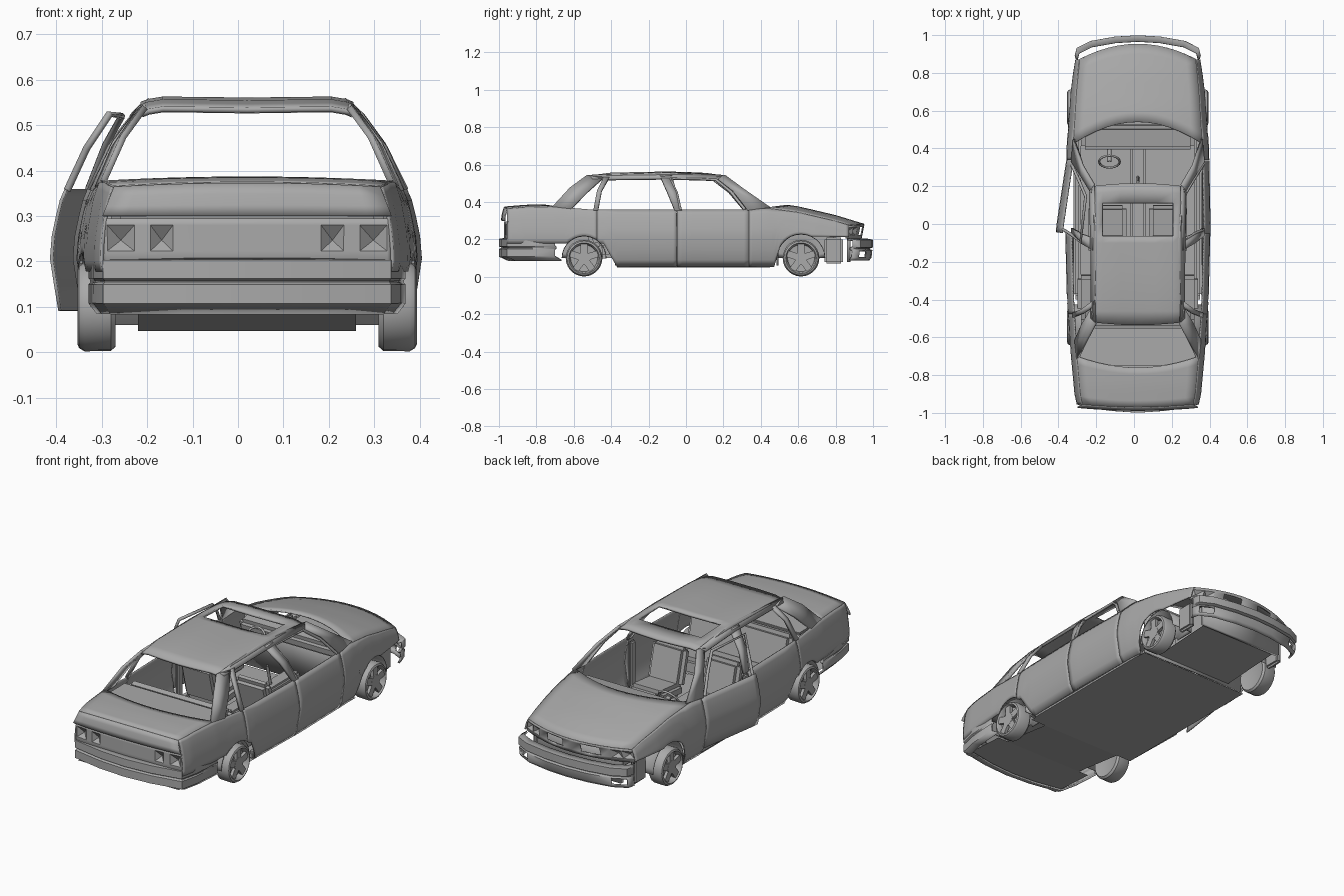
import bpy, bmesh
from math import sin, cos, pi, sqrt, radians
from mathutils import Matrix, Vector

if "Cube" in bpy.data.objects:
    bpy.data.objects.remove(bpy.data.objects["Cube"])

CX = 0.02  # the open door widens one side, so the shell sits off centre
paint = bpy.data.materials.new("plain_grey")
paint.use_nodes = True
paint.diffuse_color = (0.4, 0.4, 0.4, 1)
bsdf = paint.node_tree.nodes["Principled BSDF"]
bsdf.inputs["Base Color"].default_value = (0.4, 0.4, 0.4, 1)
bsdf.inputs["Roughness"].default_value = 0.7


def finish(name, bm, thick=0.0):
    mesh = bpy.data.meshes.new(name)
    bmesh.ops.recalc_face_normals(bm, faces=bm.faces)
    bm.to_mesh(mesh)
    bm.free()
    ob = bpy.data.objects.new(name, mesh)
    bpy.context.collection.objects.link(ob)
    mesh.materials.append(paint)
    ob.location.x = CX
    if thick:
        mod = ob.modifiers.new("thickness", "SOLIDIFY")
        mod.thickness, mod.offset = thick, 0
    bpy.ops.object.select_all(action="DESELECT")
    bpy.context.view_layer.objects.active = ob
    ob.select_set(True)
    bpy.ops.object.shade_smooth_by_angle(angle=radians(32))
    return ob


def grid(name, us, vs, fn, thick=0.008, skip=None, pit=None, depth=None):
    """Surface fn(u, v); skip leaves cells open, pit sinks their centres."""
    bm = bmesh.new()
    rows = [[bm.verts.new(fn(u, v)) for u in us] for v in vs]
    pits = []
    for j in range(len(vs) - 1):
        for i in range(len(us) - 1):
            mid = ((us[i] + us[i + 1]) / 2, (vs[j] + vs[j + 1]) / 2)
            if skip and skip(*mid):
                continue
            f = bm.faces.new((rows[j][i], rows[j][i + 1], rows[j + 1][i + 1], rows[j + 1][i]))
            if pit and pit(*mid):
                pits.append(f)
    if pits:
        for v in bmesh.ops.poke(bm, faces=pits)["verts"]:
            v.co += Vector(depth)
    bmesh.ops.remove_doubles(bm, verts=bm.verts, dist=0.0001)
    return finish(name, bm, thick)


def box(name, centre, size, tilt=0.0, bevel=0.01):
    bm = bmesh.new()
    m = Matrix.Translation(centre) @ Matrix.Rotation(tilt, 4, "X") @ Matrix.Diagonal((*size, 1))
    bmesh.ops.create_cube(bm, size=1, matrix=m)
    bmesh.ops.bevel(bm, geom=bm.edges[:], offset=bevel, segments=2, affect="EDGES")
    return finish(name, bm)


def tube(name, pts, radius, cyclic=False):
    cu = bpy.data.curves.new(name, "CURVE")
    cu.dimensions, cu.bevel_depth, cu.bevel_resolution = "3D", radius, 1
    sp = cu.splines.new("POLY")
    sp.points.add(len(pts) - 1)
    for p, co in zip(sp.points, pts):
        p.co = (*co, 1)
    sp.use_cyclic_u = cyclic
    ob = bpy.data.objects.new(name, cu)
    bpy.context.collection.objects.link(ob)
    cu.materials.append(paint)
    ob.location.x = CX
    return ob


def span(a, b, n):
    return [a + (b - a) * i / n for i in range(n + 1)]


def table(pairs, t):
    if t <= pairs[0][0]:
        return pairs[0][1]
    for (a, p), (b, q) in zip(pairs, pairs[1:]):
        if t <= b:
            return p + (q - p) * (t - a) / (b - a)
    return pairs[-1][1]


# Body shape: half width, belt height, section and wheel arches
AXLES = {"rear": (-0.545, 0.118), "front": (0.615, 0.128)}
def width(y):
    return table([(-0.97, .317), (-0.9, .333), (-0.7, .352), (-0.4, .372), (0, .382),
                  (0.4, .374), (0.7, .354), (0.87, .335)], y)
def belt(y):
    return table([(-0.97, .362), (-0.85, .372), (-0.7, .374), (-0.5, .358), (0.34, .358),
                  (0.43, .366), (0.6, .343), (0.8, .296), (0.95, .25)], y)
def bottom(y):
    z = table([(-.44, .178), (-.37, .055), (.6, .055), (.65, .215)], y)
    for c, r in AXLES.values():
        if abs(y - c) <= r:
            z = max(z, 0.1 + sqrt(r * r - (y - c) ** 2))
    return z
def side_point(y, t, s):
    lo, hi = bottom(y), belt(y)
    z = lo + (hi - lo) * t
    f = (z - 0.05) / (hi - 0.05)
    k = table([(0, .89), (.13, .95), (.5, 1), (.66, .99), (.9, .95), (1, .915)], f)
    return (s * width(y) * k, y, z)
def glass_point(y, z, s):
    x = table([(0.357, .348), (0.46, .297), (0.52, .252), (0.54, .232), (0.555, .212)], z)
    return (s * x * min(1, width(y) / 0.375), y, z)

ROWS = [0, .12, .3, .5, .66, .8, .92, 1]
PANELS = {"rear_quarter": (-0.955, -0.476, 30), "rear_door": (-0.475, -0.051, 24),
          "front_door": (-0.049, 0.337, 14), "front_fender": (0.338, 0.87, 32)}
PILLARS = {
    "rear_pillar": ([(-.53, .54), (-.62, .475), (-.715, .372)], [(-.44, .53), (-.53, .45), (-.615, .362)]),
    "rear_door_frame": ([(-.44, .53), (-.475, .46), (-.495, .355)], [(-.41, .53), (-.45, .46), (-.47, .355)]),
    "middle_pillar": ([(-.14, .54), (-.1, .45), (-.06, .352)], [(-.075, .54), (-.05, .45), (-.02, .352)]),
    "windscreen_pillar": ([(.16, .53), (.25, .46), (.33, .355)], [(.21, .54), (.31, .467), (.45, .37)]),
    "roof_rail": ([(-.5, .52), (-.1, .525), (.17, .517)], [(-.52, .54), (-.1, .555), (.2, .54)])}
FRAME = [(-.03, .357), (-.05, .45), (-.085, .525), (.16, .52), (.24, .455), (.315, .36)]

for s, side in ((1, "left"), (-1, "right")):
    swing = []
    for part, (a, b, n) in PANELS.items():
        ajar = part == "front_door" and s < 0
        ob = grid(f"{side}_{part}", span(a, b, n), ROWS[1:] if ajar else ROWS,
                  lambda y, t: side_point(y, t, s), 0.007)
        if ajar:
            swing.append(ob)
    frame = tube(f"{side}_window_frame", [glass_point(y, z, s) for y, z in FRAME], 0.008)
    # One door hangs ajar on its front hinge
    if s < 0:
        hinge = Vector((-0.365, 0.337, 0))
        turn = Matrix.Translation(hinge) @ Matrix.Rotation(radians(-7.5), 4, "Z") @ Matrix.Translation(-hinge)
        for ob in swing + [frame]:
            ob.data.transform(turn)
    for part, (p, q) in PILLARS.items():
        grid(f"{side}_{part}", [0, 1, 2], [0, 1],
             lambda i, v: glass_point(*(q if v else p)[i], s), 0.014)
    # Sill and lower post inside the doors
    box(f"{side}_sill", (s * 0.32, 0.04, 0.07), (0.04, 0.84, 0.04))
    box(f"{side}_door_post", (s * 0.335, -0.05, 0.2), (0.02, 0.05, 0.28))

    # Wheels with five broad spokes, and their wells
    for end, (c, r) in AXLES.items():
        tyre = [(.3, 0), (.295, .07), (.29, .088), (.3, .097), (.358, .098), (.37, .091),
                (.374, .082), (.366, .076), (.345, .072), (.34, 0)]
        def ring(a, i, prof=tyre):
            x, rad = prof[i]
            return (s * x, c + rad * cos(a), 0.1 + rad * sin(a))
        grid(f"{side}_{end}_wheel", span(0, 2 * pi, 28), range(len(tyre)), ring, 0)
        bm = bmesh.new()
        for k in range(5):
            spoke = (Matrix.Translation((s * 0.359, c, 0.1)) @ Matrix.Rotation(2 * pi * k / 5 + pi / 2, 4, "X")
                     @ Matrix.Translation((0, 0.042, 0)) @ Matrix.Diagonal((.016, .07, .036, 1)))
            bmesh.ops.create_cube(bm, size=1, matrix=spoke)
        hub = Matrix.Translation((s * 0.359, c, 0.1)) @ Matrix.Rotation(pi / 2, 4, "Y")
        bmesh.ops.create_cone(bm, cap_ends=True, segments=10, radius1=.036, radius2=.036, depth=.018, matrix=hub)
        finish(f"{side}_{end}_spokes", bm)
        well = [(.345, r), (.22, r), (.22, 0.02)]
        grid(f"{side}_{end}_wheel_well", span(0, pi, 14), range(3), lambda a, i: ring(a, i, well), 0.004)
    box(f"{side}_front_valance", (s * 0.29, 0.79, 0.14), (0.03, 0.1, 0.14))
    box(f"{side}_front_seat", (s * 0.16, 0.0, 0.14), (0.2, 0.2, 0.07), 0.1, 0.02)
    box(f"{side}_front_seat_back", (s * 0.16, -0.11, 0.24), (0.2, 0.06, 0.21), 0.25, 0.02)

US = span(-1, 1, 12)
def deck(u, y, crown):
    return (u * width(y) * 0.915, y, belt(y) + crown * (1 - u * u))

# Bonnet, nose and boot lid
def bonnet(u, v):
    c = 1 - u * u
    a, b = 0.425 + 0.115 * c, 0.87 + 0.08 * c
    return deck(u, a + (b - a) * v, 0.03)
grid("bonnet", US, span(0, 1, 8), bonnet)

def nose(u, v):
    x, y, z = bonnet(u, 1)
    return (x * (1 + 0.06 * v), y - 0.015 * v, z + (0.205 - z) * v)
grid("nose", US, [0, .15, .75, 1], nose, 0.008,
     skip=lambda u, v: .15 < v < .75 and .17 < abs(u) < .5,
     pit=lambda u, v: .15 < v < .75 and abs(u) > .6, depth=(0, -0.02, 0))
grid("radiator", [-.25, .25], [.08, .28], lambda x, z: (x, 0.87, z), 0.02)

def boot(u, v):
    c = 1 - u * u
    a, b = -0.70 - 0.06 * c, -0.955 - 0.015 * c
    return deck(u, a + (b - a) * v, 0.01)
grid("boot_lid", US, span(0, 1, 6), boot)

def boot_edge(u, v):
    x, y, z = boot(u, 1)
    return (x * (1 + 0.085 * v), y - 0.015 * sin(v * pi / 2), z + (0.3 - z) * v)
grid("boot_edge", US, span(0, 1, 3), boot_edge)

# Tail panel with sunken lamps
LAMPS = [.163, .213, .248, .308]
TAIL_X = [-.316] + [-x for x in reversed(LAMPS)] + [0] + LAMPS + [.316]
grid("tail_panel", TAIL_X, [.295, .28, .223, .17],
     lambda x, z: (x, -0.952 - 0.018 * (1 - (x / .316) ** 2), z), 0.004,
     pit=lambda x, z: .223 < z < .28 and (.163 < abs(x) < .213 or abs(x) > .248) and abs(x) < .308,
     depth=(0, 0.025, -0.005))

# Bumpers swept around both ends, the front one with lower openings
def bumper(name, half, section, skip=None):
    path = half + [(-x, y) for x, y in reversed(half[:-1])]
    def point(i, j):
        k, z = section[j]
        return (path[i][0] * (1 + k), path[i][1] * (1 + k), z)
    grid(name, range(len(path)), range(len(section)), point, 0.01, skip)
bumper("rear_bumper", [(.345, -.70), (.334, -.86), (.314, -.955), (.15, -.985), (0, -.995)],
       [(-.035, .205), (0, .2), (0, .165), (-.012, .16), (-.012, .152), (0, .147), (0, .11), (-.05, .088)])
bumper("front_bumper", [(.33, .89), (.32, .93), (.25, .965), (.12, .988), (0, .995)],
       [(-.03, .2), (0, .195), (0, .16), (-.015, .155), (-.015, .145), (-.003, .14), (-.008, .105), (-.02, .09)],
       skip=lambda i, j: 5 < j < 6 and 2 < abs(i - 4) < 3)

# Roof, slightly dished, with open sunroof
ROOF = [(-.53, .54), (-.4, .557), (-.1, .563), (.1, .557), (.2, .54)]
def roof(u, y):
    yy = y + 0.015 * (1 - u * u) * (1 if y > .15 else -1 if y < -.5 else 0)
    return (u * 0.232, yy, table(ROOF, y) - 0.008 * (1 - u * u) - 0.017 * u ** 8)
grid("roof", [-1, -.94, -.8, -.4, 0, .4, .8, .94, 1], [-.52, -.46, -.4, -.25, -.1, -.065, .02, .11, .16, .2],
     roof, 0.012, skip=lambda u, y: abs(u) < .8 and -.065 < y < .11)

# Underbody: flat cabin floor, rear ramp, boot floor and front tray
def tray(name, half, ends):
    grid(name, [-half, half], [0, 1], lambda x, i: (x, *ends[i]), 0)
tray("cabin_floor", .33, [(-.4, .047), (.5, .047)])
tray("rear_ramp", .24, [(-.7, .085), (-.4, .047)])
tray("boot_floor", .3, [(-.96, .1), (-.7, .085)])
tray("front_tray", .23, [(.5, .07), (.87, .09)])
box("engine_block", (0, 0.68, 0.18), (0.36, 0.24, 0.16))
grid("firewall", [-.32, .32], [.06, .34], lambda x, z: (x, 0.49, z), 0.01)

# Cabin fittings, all below the window line
box("dashboard", (0, 0.46, 0.315), (0.6, 0.13, 0.07), 0.15, 0.02)
box("gear_tunnel", (0, 0.1, 0.09), (0.08, 0.7, 0.08))
box("rear_bench", (0, -0.37, 0.15), (0.64, 0.2, 0.09), 0.1, 0.02)
box("rear_bench_back", (0, -0.5, 0.26), (0.6, 0.07, 0.2), 0.25, 0.02)
box("parcel_shelf", (0, -0.65, 0.35), (0.62, 0.2, 0.015), 0, 0.004)
tube("gear_lever", [(0, 0.25, 0.12), (0, 0.22, 0.24)], 0.008)
tilt = Matrix.Translation((-0.15, 0.33, 0.305)) @ Matrix.Rotation(radians(55), 4, "X")
tube("steering_wheel", [tilt @ Vector((.055 * cos(a), .055 * sin(a), 0)) for a in span(0, 2 * pi, 16)[:-1]], 0.006, True)
tube("steering_column", [(-0.15, 0.33, 0.305), (-0.15, 0.44, 0.28)], 0.012)
